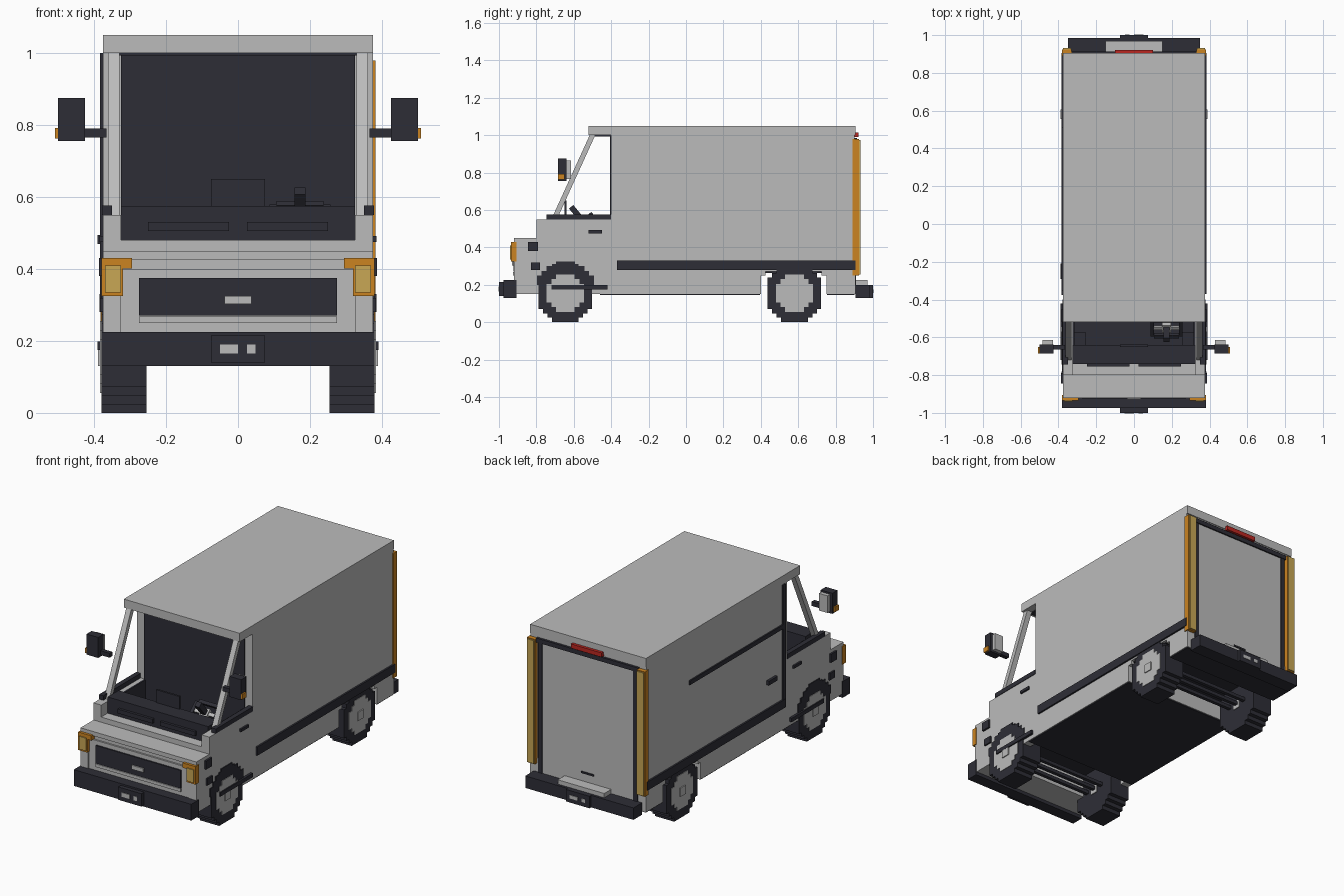
import bpy, bmesh, math
from mathutils import Matrix

cube = bpy.data.objects.get("Cube")
if cube:
    bpy.data.objects.remove(cube, do_unlink=True)


def material(name, red, green, blue):
    mat = bpy.data.materials.new(name)
    mat.use_nodes = True
    color = (red, green, blue, 1)
    mat.diffuse_color = color
    mat.node_tree.nodes["Principled BSDF"].inputs["Base Color"].default_value = color
    return mat


paint = material("light_grey_paint", .5, .5, .5)
dark = material("dark_trim", .027, .027, .037)
amber = material("amber_lens", .6, .23, .015)
yellow = material("pale_yellow_lens", .58, .39, .09)
red = material("red_lens", .5, .02, .015)


def finish(name, bm, mat):
    bmesh.ops.recalc_face_normals(bm, faces=bm.faces)
    mesh = bpy.data.meshes.new(name)
    bm.to_mesh(mesh)
    bm.free()
    mesh.materials.append(mat)
    obj = bpy.data.objects.new(name, mesh)
    bpy.context.collection.objects.link(obj)
    return obj


def box(name, mat, x, y, z):
    """Box from the low and high limit on each axis."""
    bm = bmesh.new()
    bmesh.ops.create_cube(bm, size=1)
    limits = (x, y, z)
    for vert in bm.verts:
        for axis, (low, high) in enumerate(limits):
            vert.co[axis] = high if vert.co[axis] > 0 else low
    return finish(name, bm, mat)


def wide(name, mat, half, y, z):
    """Box centred across the vehicle."""
    return box(name, mat, (-half, half), y, z)


def pair(name, mat, x, y, z):
    """Matching boxes on the left (+x) and the right."""
    box(name + "_left", mat, x, y, z)
    box(name + "_right", mat, (-x[1], -x[0]), y, z)


def extrude(name, mat, outline, x):
    """Extrude a (y, z) outline across x."""
    bm = bmesh.new()
    face = bm.faces.new([bm.verts.new((x[0], y, z)) for y, z in outline])
    moved = bmesh.ops.extrude_face_region(bm, geom=[face])["geom"]
    verts = [v for v in moved if isinstance(v, bmesh.types.BMVert)]
    bmesh.ops.translate(bm, verts=verts, vec=(x[1] - x[0], 0, 0))
    return finish(name, bm, mat)


def extrude_pair(name, mat, outline, x):
    extrude(name + "_left", mat, outline, x)
    extrude(name + "_right", mat, outline, (-x[1], -x[0]))


def stepped_disc(cy, cz, radius, rows, first=0):
    """Outline of a circle built from square steps; first skips the lower rows."""
    pitch = 2 * radius / rows
    front, back = [], []
    for row in range(first, rows):
        low = -radius + row * pitch
        middle = low + pitch / 2
        half = round(math.sqrt(radius ** 2 - middle ** 2) / pitch) * pitch
        for z in (low, low + pitch):
            front.append((cy + half, cz + z))
            back.append((cy - half, cz + z))
    points = front + back[::-1]
    return [p for i, p in enumerate(points) if p != points[i - 1]]


# Cargo body and roof
SIDE = .375
LONG = (-.4, .9)
wide("cargo_body", paint, SIDE, LONG, (.27, 1.0))
wide("roof", paint, SIDE, (-.52, .905), (1.0, 1.05))
wide("headliner", dark, .33, (-.5, -.4), (.994, 1.0))
wide("bulkhead", dark, .325, (-.406, -.4), (.3, 1.0))
wide("middle_skirt", paint, SIDE, (-.46, .4), (.15, .28))
wide("rear_skirt", paint, SIDE, (.75, .905), (.15, .28))
wide("middle_underside", dark, .37, (-.46, .395), (.145, .15))
wide("rear_underside", dark, .37, (.755, .9), (.145, .15))
wide("rear_well_ceiling", dark, .36, (.4, .75), (.264, .27))
pair("well_corner_front", paint, (.33, SIDE), (.4, .425), (.25, .28))
pair("well_corner_rear", paint, (.33, SIDE), (.725, .75), (.25, .28))
pair("side_rub_strip", dark, (SIDE, .385), (-.37, .905), (.28, .33))

# Sliding door on the right side
RIGHT = (-.383, -SIDE)
box("sliding_door_rail", dark, RIGHT, (-.35, .51), (.745, .77))
box("sliding_door_seam", dark, RIGHT, (-.375, -.35), (.28, 1.0))
box("sliding_door_handle", dark, (-.39, -SIDE), (-.29, -.21), (.47, .495))

# Cab shell and interior
pair("cab_side", paint, (.325, SIDE), (-.8, -.4), (.15, .55))
pair("window_sill", dark, (.35, .378), (-.745, -.4), (.55, .577))
pair("door_lining", dark, (.315, .325), (-.74, -.4), (.28, .55))
wide("cab_front_wall", paint, .33, (-.8, -.74), (.15, .48))
wide("cab_floor", dark, .325, (-.74, -.4), (.28, .3))
wide("dashboard", dark, .325, (-.74, -.64), (.3, .575))
wide("centre_screen", dark, .075, (-.65, -.638), (.575, .65))
pair("wiper", dark, (.025, .25), (-.755, -.74), (.505, .53))
pair("door_handle", dark, (SIDE, .385), (-.52, -.45), (.475, .492))
extrude_pair("windscreen_pillar", paint,
             [(-.72, .55), (-.69, .55), (-.485, 1.0), (-.515, 1.0)], (.33, .362))

# Steering wheel: square rim, spoke and hub, tilted towards the driver
tilt = Matrix.Translation((.172, -.55, .54)) @ Matrix.Rotation(math.radians(-50), 4, 'X')
parts = [
    box("steering_rim_top", dark, (-.065, .065), (-.01, .01), (.045, .065)),
    box("steering_rim_bottom", dark, (-.065, .065), (-.01, .01), (-.065, -.045)),
    box("steering_rim_left", dark, (.065, .085), (-.01, .01), (-.05, .05)),
    box("steering_rim_right", dark, (-.085, -.065), (-.01, .01), (-.05, .05)),
    box("steering_spoke", paint, (-.065, .065), (-.006, .006), (-.01, .01)),
    box("steering_hub", paint, (-.025, .025), (-.012, .015), (-.025, .025)),
    box("steering_column", dark, (-.015, .015), (-.1, -.01), (-.015, .015)),
]
for part in parts:
    part.matrix_world = tilt

# Nose, grille and headlights
wide("nose", paint, SIDE, (-.905, -.8), (.15, .45))
wide("nose_lip", paint, SIDE, (-.92, -.9), (.425, .45))
pair("nose_edge", paint, (.325, SIDE), (-.92, -.9), (.15, .425))
wide("grille_frame", paint, .325, (-.915, -.9), (.225, .4))
wide("grille", dark, .275, (-.923, -.91), (.27, .375))
wide("grille_sill", paint, .275, (-.925, -.91), (.25, .268))
wide("grille_badge_plate", paint, .038, (-.93, -.92), (.302, .325))
pair("headlight_housing", amber, (.32, .38), (-.935, -.905), (.325, .43))
pair("headlight_upper_bar", amber, (.295, .33), (-.935, -.905), (.402, .43))
pair("headlight_lens", yellow, (.325, .37), (-.941, -.934), (.335, .41))
pair("side_marker", dark, (SIDE, .386), (-.845, -.79), (.38, .43))
pair("lower_side_marker", dark, (SIDE, .384), (-.83, -.78), (.28, .32))

# Bumpers and number plates
wide("front_bumper", dark, .38, (-.975, -.905), (.13, .225))
wide("front_plate", dark, .075, (-1.0, -.97), (.14, .215))
wide("rear_bumper", dark, .35, (.905, .985), (.13, .2))
wide("rear_step", paint, .15, (.905, .97), (.2, .225))
wide("rear_plate", dark, .075, (.98, 1.0), (.13, .2))
box("front_plate_mark_wide", paint, (-.05, 0), (-1.003, -1.0), (.165, .19))
box("front_plate_mark_small", paint, (.025, .048), (-1.003, -1.0), (.165, .19))
box("rear_plate_mark_wide", paint, (0, .05), (1.0, 1.003), (.155, .175))
box("rear_plate_mark_small", paint, (-.048, -.025), (1.0, 1.003), (.155, .175))

# Rear door and lights
pair("rear_door_seam", dark, (.295, .322), (.9, .91), (.2, .97))
wide("rear_door_header", dark, .33, (.9, .914), (.96, .985))
wide("rear_door_panel", paint, .295, (.9, .906), (.2, .96))
wide("rear_door_handle", dark, .04, (.905, .912), (.272, .282))
pair("tail_light", amber, (.33, .382), (.89, .925), (.25, .98))
pair("tail_light_lens", yellow, (.333, .376), (.924, .932), (.255, .975))
wide("high_brake_light", red, .1, (.9, .922), (.99, 1.015))

# Door mirrors
pair("mirror_arm", dark, (.365, .44), (-.665, -.64), (.765, .79))
pair("mirror_housing", dark, (.425, .5), (-.685, -.638), (.755, .875))
pair("mirror_glass", paint, (.43, .485), (-.638, -.615), (.765, .865))
pair("mirror_indicator", amber, (.5, .509), (-.685, -.65), (.762, .792))

# Wheels with stepped tyres
RADIUS = .155
for end, cy in (("front", -.645), ("rear", .58)):
    extrude_pair(end + "_tyre", dark, stepped_disc(cy, RADIUS, RADIUS, 13), (.255, .38))
    extrude_pair(end + "_rim", paint, stepped_disc(cy, RADIUS, .1, 8), (.37, .383))
    cap = ((cy - .025, cy + .025), (RADIUS - .025, RADIUS + .025))
    pair(end + "_hub_cap", paint, (.38, .389), *cap)
    pair(end + "_inner_hub", paint, (.25, .26), *cap)
    for offset in (-.06, 0, .06):
        wide(end + "_axle_bar", dark, .26, (cy + offset - .01, cy + offset + .01), (.15, .17))
extrude_pair("front_arch_lip", dark, stepped_disc(-.645, .16, .165, 13, 8), (.36, .38))
pair("entry_step", dark, (SIDE, .39), (-.72, -.42), (.175, .198))
